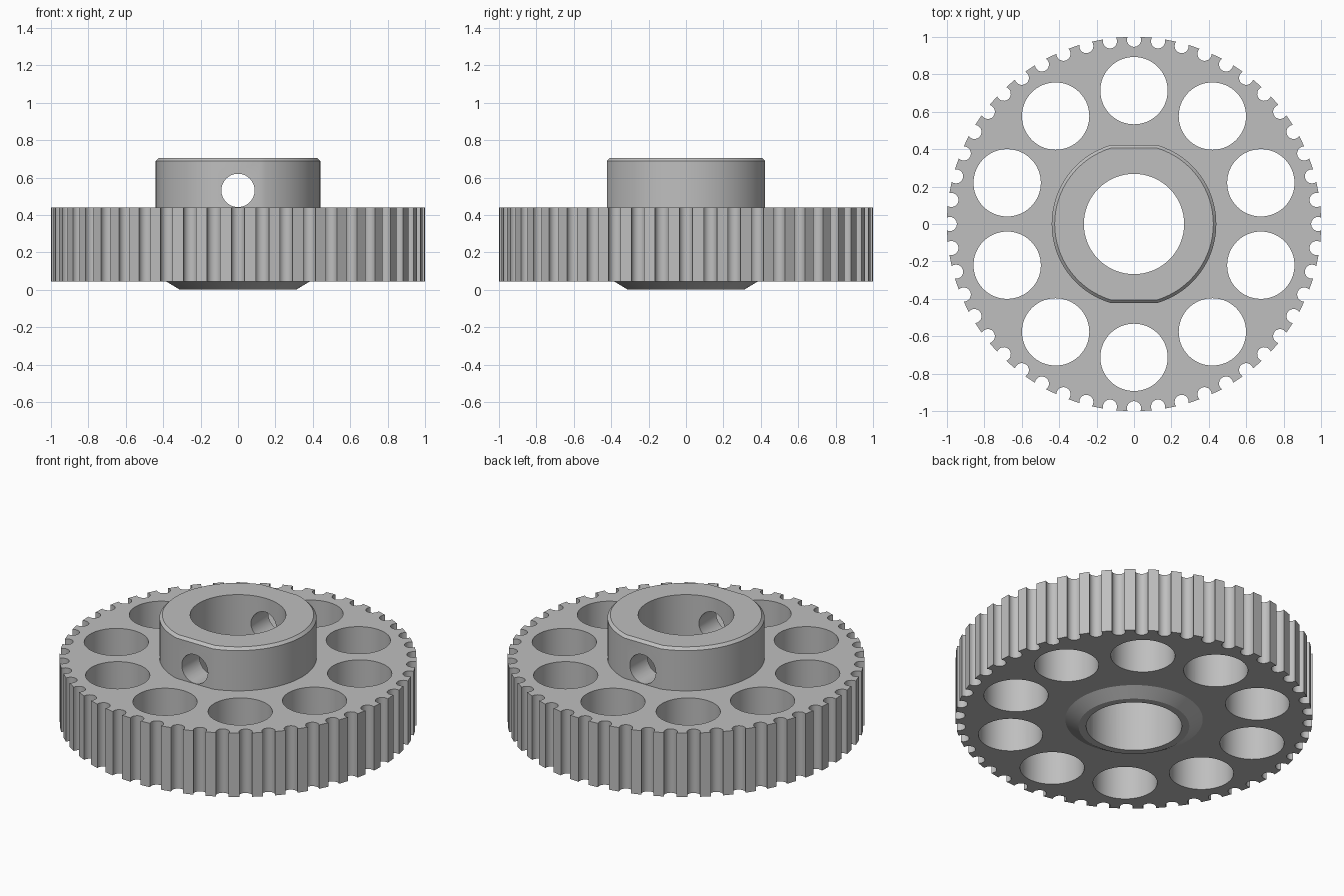
import bpy, bmesh, math
from math import cos, sin, pi
from mathutils import Matrix

cube = bpy.data.objects.get("Cube")
if cube:
    bpy.data.objects.remove(cube, do_unlink=True)

TEETH, HOLES = 48, 10
WHEEL_LOW, WHEEL_TOP, TOP = 0.045, 0.44, 0.705

metal = bpy.data.materials.new("grey metal")
metal.use_nodes = True
grey = (0.52, 0.52, 0.52, 1)
metal.diffuse_color = grey
metal.node_tree.nodes["Principled BSDF"].inputs["Base Color"].default_value = grey


def loft(name, rings):
    """Closed solid through matching rings, each given as (outline, z)."""
    bm = bmesh.new()
    loops = [[bm.verts.new((x, y, z)) for x, y in pts] for pts, z in rings]
    bm.faces.new(loops[0])
    bm.faces.new(loops[-1])
    n = len(loops[0])
    for low, high in zip(loops, loops[1:]):
        for i in range(n):
            j = (i + 1) % n
            bm.faces.new((low[i], low[j], high[j], high[i]))
    bmesh.ops.recalc_face_normals(bm, faces=bm.faces)
    mesh = bpy.data.meshes.new(name)
    bm.to_mesh(mesh)
    bm.free()
    mesh.materials.append(metal)
    obj = bpy.data.objects.new(name, mesh)
    bpy.context.collection.objects.link(obj)
    return obj


def circle(r, n=96, cx=0, cy=0):
    return [(cx + r * cos(2 * pi * i / n), cy + r * sin(2 * pi * i / n)) for i in range(n)]


def toothed_outline(outer=1.0006, centre=0.985, r=0.038, steps=12):
    """Disc outline with round grooves cut into its rim."""
    start = math.acos((outer**2 - centre**2 - r**2) / (2 * centre * r))
    pts = []
    for k in range(TEETH):
        a = 2 * pi * k / TEETH
        for s in range(steps + 1):
            t = a - start - (2 * pi - 2 * start) * s / steps
            pts.append((centre * cos(a) + r * cos(t), centre * sin(a) + r * sin(t)))
    return pts


def flatted(r, flat):
    """Circle with flats at the front and back."""
    a = math.asin(flat / r)
    n = 48
    right = [(r * cos(t), r * sin(t)) for t in (-a + 2 * a * i / n for i in range(n + 1))]
    return right + [(-x, -y) for x, y in right]


def combine(target, tool, operation):
    mod = target.modifiers.new("combine", "BOOLEAN")
    mod.operation, mod.solver, mod.object = operation, "EXACT", tool
    bpy.context.view_layer.objects.active = target
    bpy.ops.object.modifier_apply(modifier=mod.name)
    bpy.data.objects.remove(tool, do_unlink=True)


# Solid wheel, hub above and tapered collar below
wheel = loft("toothed_wheel", [(toothed_outline(), WHEEL_LOW), (toothed_outline(), WHEEL_TOP)])
boss = flatted(0.44, 0.422)
combine(wheel, loft("hub_blank", [(boss, 0.3), (boss, TOP - 0.016),
                                  (flatted(0.424, 0.406), TOP)]), "UNION")
combine(wheel, loft("collar_blank", [(circle(0.31), 0), (circle(0.385), WHEEL_LOW),
                                     (circle(0.385), 0.2)]), "UNION")

# Bore, ring of lightening holes and the cross hole through the hub
combine(wheel, loft("bore_cutter", [(circle(0.268), -1), (circle(0.268), 1)]), "DIFFERENCE")
for k in range(HOLES):
    a = pi / 2 + 2 * pi * k / HOLES
    ring = circle(0.18, 64, 0.713 * cos(a), 0.713 * sin(a))
    combine(wheel, loft("hole_cutter", [(ring, -1), (ring, 1)]), "DIFFERENCE")
pin = loft("pin_cutter", [(circle(0.089, 48), -1), (circle(0.089, 48), 1)])
pin.data.transform(Matrix.Translation((0, 0, 0.531)) @ Matrix.Rotation(pi / 2, 4, "X"))
combine(wheel, pin, "DIFFERENCE")


def part_of(face):
    z = face.calc_center_median().z
    x, y, _ = face.calc_center_median()
    if z > WHEEL_TOP + 0.01:
        return "hub"
    if z < WHEEL_LOW - 0.01:
        return "collar"
    return "toothed_wheel"


# Split the finished casting into named parts
full = wheel.data
for name in ("hub", "collar", "toothed_wheel"):
    bm = bmesh.new()
    bm.from_mesh(full)
    bmesh.ops.delete(bm, geom=[f for f in bm.faces if part_of(f) != name], context="FACES")
    mesh = bpy.data.meshes.new(name)
    bm.to_mesh(mesh)
    bm.free()
    mesh.materials.clear()
    mesh.materials.append(metal)
    for poly in mesh.polygons:
        poly.material_index = 0
    if name == "toothed_wheel":
        wheel.data = mesh
        obj = wheel
    else:
        obj = bpy.data.objects.new(name, mesh)
        bpy.context.collection.objects.link(obj)
    bpy.ops.object.select_all(action="DESELECT")
    obj.select_set(True)
    bpy.context.view_layer.objects.active = obj
    bpy.ops.object.shade_smooth_by_angle(angle=math.radians(25))
